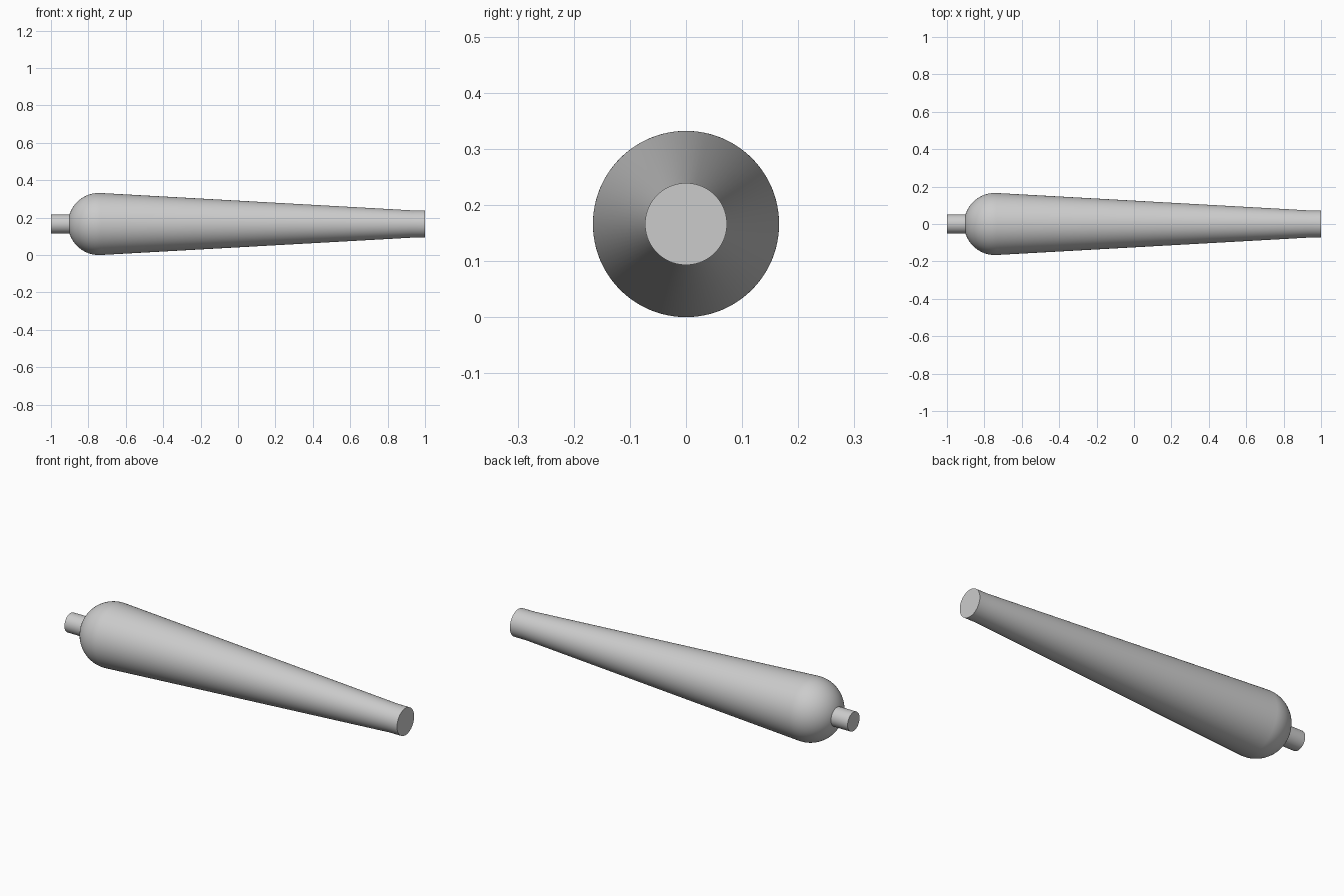
import bpy
import bmesh
import math
from mathutils import Matrix, Vector

cube = bpy.data.objects.get("Cube")
if cube:
    bpy.data.objects.remove(cube, do_unlink=True)

RADIUS = 0.166
SIDES = 96

grey = bpy.data.materials.new("plain grey")
grey.use_nodes = True
colour = (0.6, 0.6, 0.6, 1)
grey.diffuse_color = colour
grey.node_tree.nodes["Principled BSDF"].inputs["Base Color"].default_value = colour


def lathe(name, profile):
    """Turn (x, radius) points about the long axis."""
    bm = bmesh.new()
    verts = [bm.verts.new((x, 0, r)) for x, r in profile]
    edges = [bm.edges.new(pair) for pair in zip(verts, verts[1:])]
    bmesh.ops.spin(bm, geom=verts + edges, cent=(0, 0, 0), axis=(1, 0, 0),
                   angle=math.tau, steps=SIDES, use_merge=True)
    bmesh.ops.remove_doubles(bm, verts=bm.verts, dist=1e-5)
    bmesh.ops.recalc_face_normals(bm, faces=bm.faces)
    mesh = bpy.data.meshes.new(name)
    bm.to_mesh(mesh)
    bm.free()
    mesh.materials.append(grey)
    obj = bpy.data.objects.new(name, mesh)
    obj.location.z = RADIUS
    bpy.context.collection.objects.link(obj)
    bpy.ops.object.select_all(action="DESELECT")
    obj.select_set(True)
    bpy.context.view_layer.objects.active = obj
    bpy.ops.object.shade_smooth_by_angle(angle=math.radians(30))
    return obj


# Tapered body: domed rear, long cone, short straight tip with a flat end
centre = -0.743
dome_steps = 24
end_angle = math.radians(93)
dome = [(centre - RADIUS * math.cos(a), RADIUS * math.sin(a))
        for a in (end_angle * i / dome_steps for i in range(dome_steps + 1))]
lathe("tapered_body", dome + [(0.93, 0.073), (1, 0.073), (1, 0)])

# Narrow stub at the domed end
lathe("end_stub", [(-1, 0), (-1, 0.051), (-0.85, 0.051), (-0.85, 0)])
